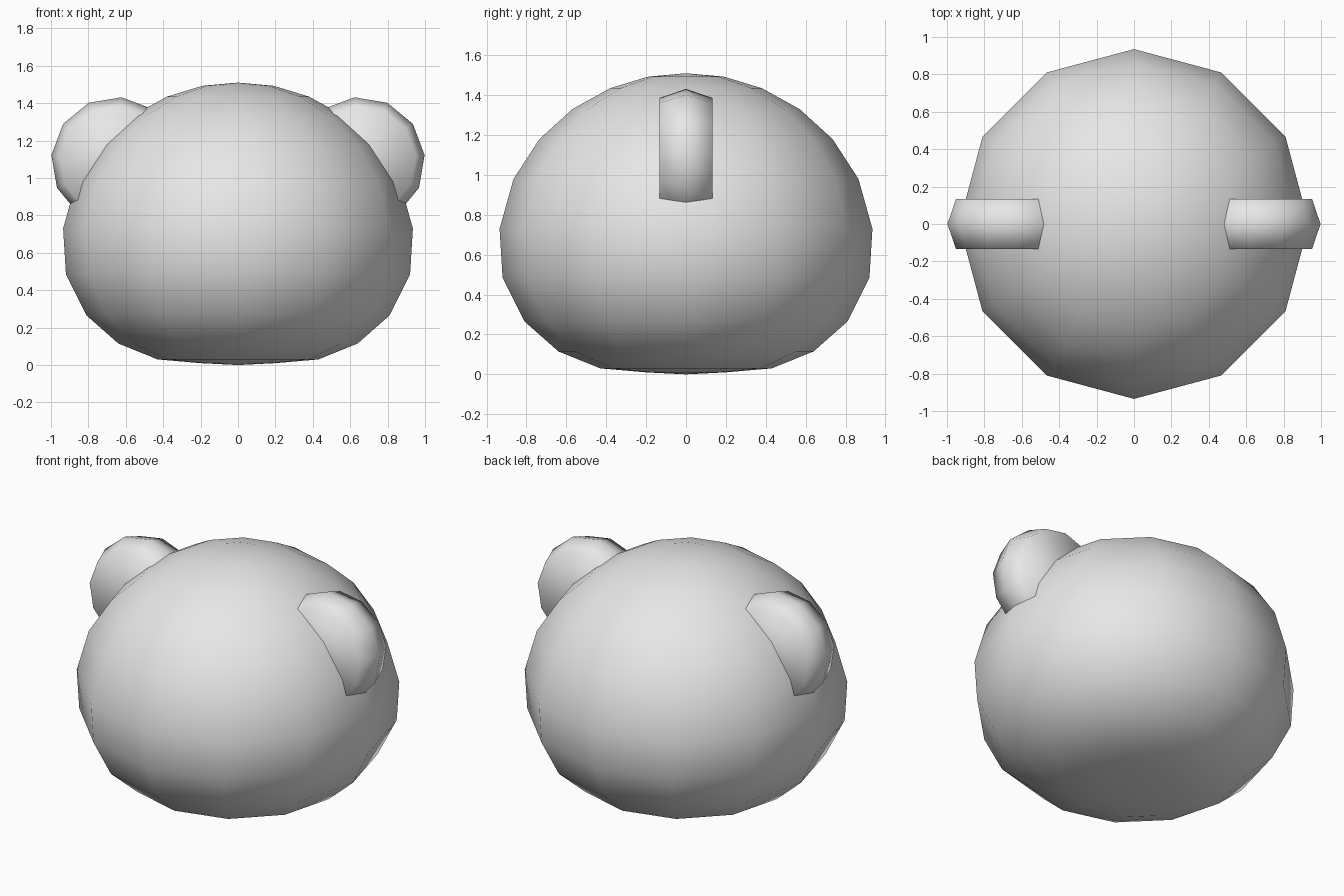
import bpy, bmesh, math
from mathutils import Matrix

cube = bpy.data.objects.get("Cube")
if cube:
    bpy.data.objects.remove(cube, do_unlink=True)

# One plain grey for everything
grey = bpy.data.materials.new("light grey")
grey.use_nodes = True
grey.diffuse_color = (0.8, 0.8, 0.8, 1)
grey.node_tree.nodes["Principled BSDF"].inputs["Base Color"].default_value = (0.8, 0.8, 0.8, 1)


def lathe(name, profile, matrix=Matrix(), steps=12):
    """Spin a (radius, height) profile round z, then place it with a matrix."""
    bm = bmesh.new()
    verts = [bm.verts.new((r, 0, z)) for r, z in profile]
    edges = [bm.edges.new(pair) for pair in zip(verts, verts[1:])]
    bmesh.ops.spin(bm, geom=verts + edges, axis=(0, 0, 1), cent=(0, 0, 0),
                   angle=math.tau, steps=steps, use_merge=False)
    bmesh.ops.remove_doubles(bm, verts=bm.verts, dist=1e-4)
    # Close open rims with flat caps
    rims = [e for e in bm.edges if e.is_boundary]
    if rims:
        bmesh.ops.holes_fill(bm, edges=rims, sides=0)
    bm.transform(matrix)
    bmesh.ops.recalc_face_normals(bm, faces=bm.faces)
    for face in bm.faces:
        face.smooth = True
    mesh = bpy.data.meshes.new(name)
    bm.to_mesh(mesh)
    bm.free()
    mesh.materials.append(grey)
    obj = bpy.data.objects.new(name, mesh)
    bpy.context.collection.objects.link(obj)
    return obj


# Rounded head, slightly flattened underneath
lathe("head", [(0, 0.0), (0.2, 0.01), (0.43, 0.03), (0.64, 0.115),
               (0.81, 0.265), (0.92, 0.485), (0.935, 0.73), (0.865, 0.98),
               (0.735, 1.18), (0.57, 1.33), (0.38, 1.435), (0.19, 1.493),
               (0, 1.51)])

# Thick disc ears with a slightly bulging rim
ear_profile = [(0.297, -0.134), (0.343, 0), (0.297, 0.134)]
for name, side in (("left_ear", 1), ("right_ear", -1)):
    place = (Matrix.Diagonal((side, 1, 1, 1))
             @ Matrix.Translation((0.656, 0, 1.09))
             @ Matrix.Rotation(math.radians(-5.5), 4, 'Y')
             @ Matrix.Rotation(math.radians(90), 4, 'X'))
    lathe(name, ear_profile, place)
